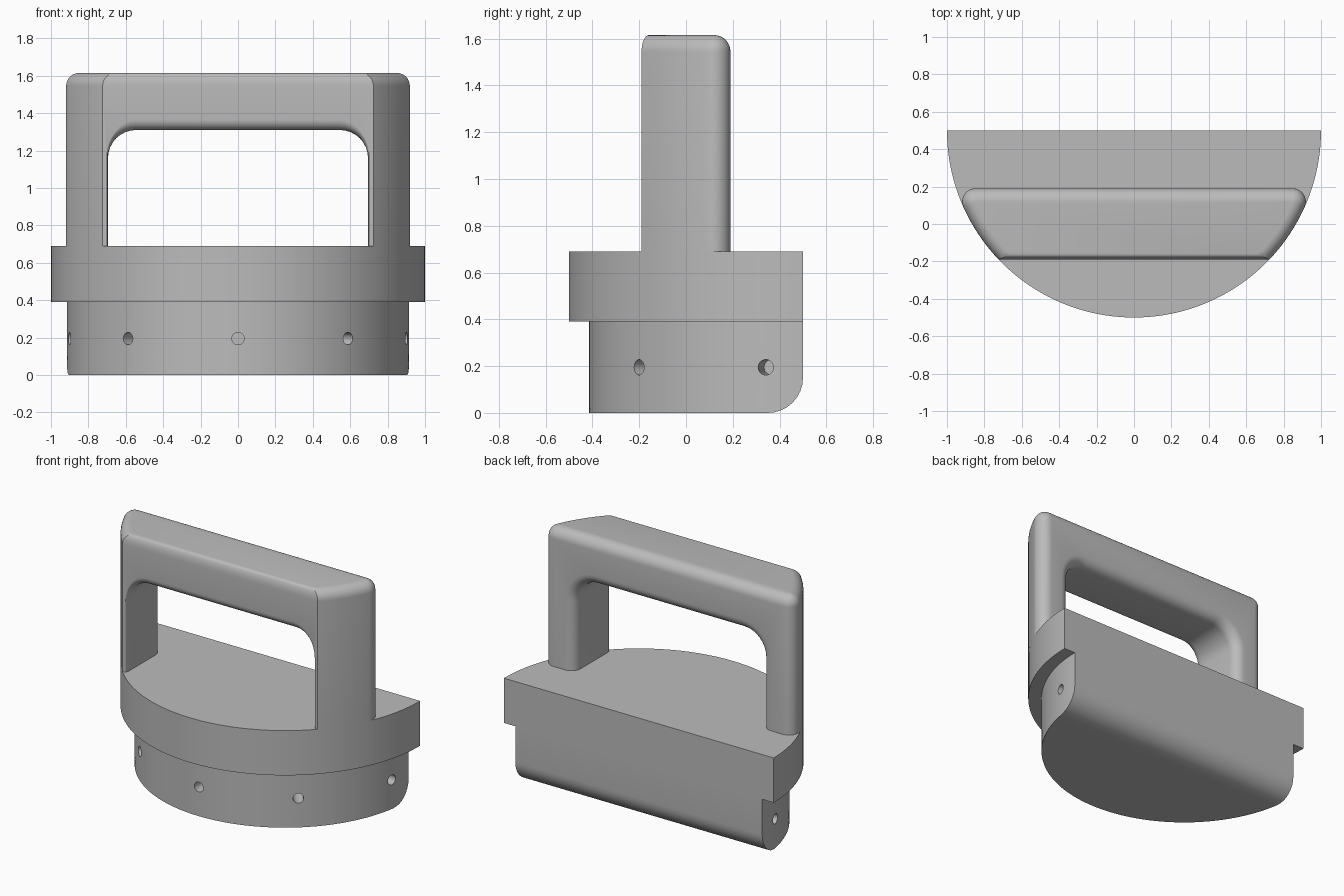
import bpy, bmesh
from math import sin, cos, pi, sqrt, atan2, asin, radians
from mathutils import Vector, Matrix

cube = bpy.data.objects.get("Cube")
if cube:
    bpy.data.objects.remove(cube)

grey = bpy.data.materials.new("plain_grey")
grey.use_nodes = True
grey.diffuse_color = (0.5, 0.5, 0.5, 1)
grey.node_tree.nodes["Principled BSDF"].inputs["Base Color"].default_value = (0.5, 0.5, 0.5, 1)

CY = 0.5          # centre of the half-round plan lies on its flat back
QUARTER = [i / 8 * pi / 2 for i in range(9)]


def loft(name, rings):
    """Skin a stack of matching closed rings and cap both ends."""
    bm = bmesh.new()
    loops = [[bm.verts.new(p) for p in ring] for ring in rings]
    n = len(loops[0])
    for a, b in zip(loops, loops[1:]):
        for i in range(n):
            j = (i + 1) % n
            bm.faces.new((a[i], a[j], b[j], b[i]))
    bm.faces.new(loops[0][::-1])
    bm.faces.new(loops[-1])
    bmesh.ops.recalc_face_normals(bm, faces=bm.faces)
    mesh = bpy.data.meshes.new(name)
    bm.to_mesh(mesh)
    bm.free()
    obj = bpy.data.objects.new(name, mesh)
    bpy.context.collection.objects.link(obj)
    mesh.materials.append(grey)
    return obj


def select(obj):
    bpy.ops.object.select_all(action='DESELECT')
    obj.select_set(True)
    bpy.context.view_layer.objects.active = obj


def cut(obj, cutter):
    select(obj)
    mod = obj.modifiers.new("cut", 'BOOLEAN')
    mod.operation = 'DIFFERENCE'
    mod.solver = 'EXACT'
    mod.object = cutter
    bpy.ops.object.modifier_apply(modifier=mod.name)
    bpy.data.objects.remove(cutter)


def half_round(radius, back, z, steps=80):
    """Circle segment in front of the line y = back."""
    end = asin((back - CY) / radius)
    start = -pi - end
    return [(radius * cos(a), CY + radius * sin(a), z)
            for a in (start + (end - start) * i / steps for i in range(steps + 1))]


# Wide upper half-disc
flange = loft("flange", [half_round(1, CY, z) for z in (0.39, 0.69)])

# Narrower lower body with a rounded lower back edge
R = 0.15
rings = [half_round(0.915, CY - R * (1 - sin(a)), R * (1 - cos(a))) for a in QUARTER]
body = loft("lower_body", rings + [half_round(0.915, CY, 0.39)])

# Radial pin holes around the lower body
for k in range(-2, 3):
    a = radians(-90 + 40 * k)
    out = Vector((cos(a), sin(a), 0))
    side = Vector((-sin(a), cos(a), 0))
    rings = []
    for d in (0.77, 1.0):
        centre = Vector((0, CY, 0.195)) + out * d
        rings.append([centre + side * 0.033 * cos(t) + Vector((0, 0, 0.033 * sin(t)))
                      for t in (2 * pi * i / 24 for i in range(24))])
    cut(body, loft("hole_cutter", rings))


# Handle: block following the disc edge, rounded at the back corners and top
F = 0.07
Y0, Y1, TOP = -0.19, 0.19, 1.615


def handle_plan(inset, z):
    radius, front = 1 - inset, Y0 + 0.45 * inset
    corner_y = Y1 - F
    corner_x = sqrt((1 - F) ** 2 - (corner_y - CY) ** 2)
    a0 = asin((front - CY) / radius)
    a1 = atan2(corner_y - CY, corner_x)
    right = [(radius * cos(a), CY + radius * sin(a), z)
             for a in (a0 + (a1 - a0) * i / 16 for i in range(16))]
    r = F - inset
    right += [(corner_x + r * cos(a), corner_y + r * sin(a), z)
              for a in (a1 + (pi / 2 - a1) * i / 10 for i in range(11))]
    return right + [(-x, y, h) for x, y, h in reversed(right)]


rings = [handle_plan(0, 0.69)]
for a in QUARTER:
    rings.append(handle_plan(0.98 * F * (1 - cos(a)), TOP - F * (1 - sin(a))))
handle = loft("handle", rings)


# Arched hand opening, flared at its front and back edges
def arch(y, ex, ez):
    right = [(0.695 + ex, y, 0.6)]
    right += [(0.545 + (0.15 + ex) * cos(a), y, 1.16 + (0.15 + ez) * sin(a)) for a in QUARTER]
    return right + [(-x, v, z) for x, v, z in reversed(right)]


G = 0.055
rings = [arch(Y0 - 0.1, 0.15 * G, G)]
for a in QUARTER:
    e = G * (1 - sin(a))
    rings.append(arch(Y0 + G * (1 - cos(a)), 0.15 * e, e))
for a in reversed(QUARTER):
    e = F * (1 - sin(a))
    rings.append(arch(Y1 - F * (1 - cos(a)), e, e))
rings.append(arch(Y1 + 0.1, F, F))
cut(handle, loft("opening_cutter", rings))

# Smooth the curved faces and keep real edges crisp
for obj in (flange, body, handle):
    select(obj)
    bpy.ops.object.shade_smooth_by_angle(angle=radians(30))
